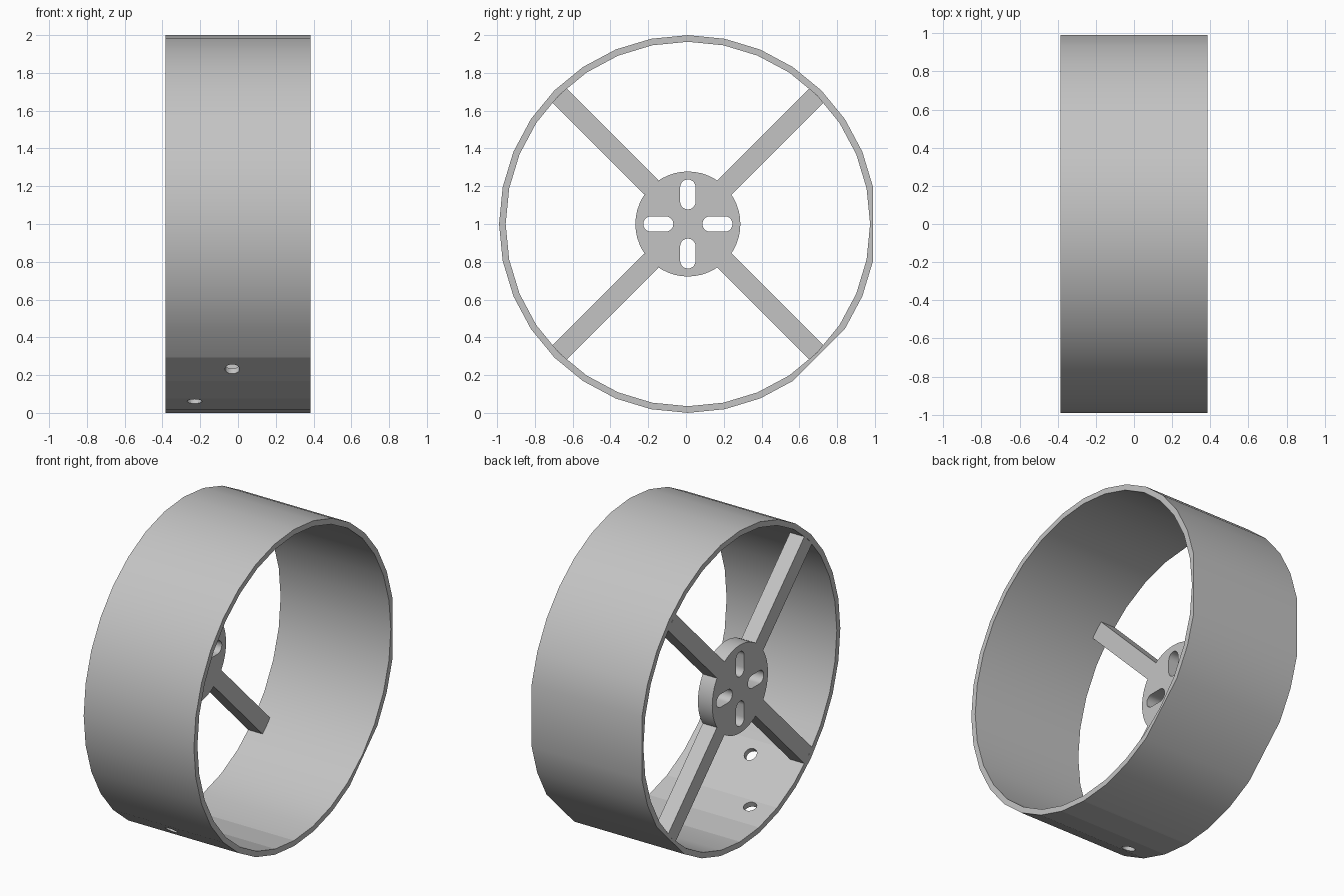
import bpy, bmesh
from math import radians, cos, sin, pi
from mathutils import Matrix, Vector

if "Cube" in bpy.data.objects:
    bpy.data.objects.remove(bpy.data.objects["Cube"], do_unlink=True)

HALF = 0.385                        # half width of the rim, along x
CENTRE = Vector((0, 0.01, 1.0))     # wheel axis position
SIDES = 32
INNER = 0.965
HUB_R = 0.278
BACK = -HALF + 0.1                  # inner plane of hub and spokes

grey = bpy.data.materials.new("light_grey")
grey.use_nodes = True
colour = (0.55, 0.55, 0.55, 1)
grey.diffuse_color = colour
grey.node_tree.nodes["Principled BSDF"].inputs["Base Color"].default_value = colour


def make_object(name, bm):
    bmesh.ops.recalc_face_normals(bm, faces=bm.faces)
    mesh = bpy.data.meshes.new(name)
    bm.to_mesh(mesh)
    bm.free()
    mesh.materials.append(grey)
    obj = bpy.data.objects.new(name, mesh)
    obj.location = CENTRE
    bpy.context.collection.objects.link(obj)
    return obj


def prism(name, outline, x0, x1, turn=0):
    """Extrude a (y, z) outline along x, turned about the wheel axis."""
    bm = bmesh.new()
    face = bm.faces.new([bm.verts.new((x0, y, z)) for y, z in outline])
    new = bmesh.ops.extrude_face_region(bm, geom=[face])["geom"]
    moved = [v for v in new if isinstance(v, bmesh.types.BMVert)]
    bmesh.ops.translate(bm, verts=moved, vec=(x1 - x0, 0, 0))
    bm.transform(Matrix.Rotation(radians(turn), 4, 'X'))
    return make_object(name, bm)


def select(obj):
    bpy.ops.object.select_all(action='DESELECT')
    obj.select_set(True)
    bpy.context.view_layer.objects.active = obj


def cut(obj, cutter):
    cutter.hide_render = True
    mod = obj.modifiers.new("cut", 'BOOLEAN')
    mod.operation = 'DIFFERENCE'
    mod.solver = 'EXACT'
    mod.object = cutter
    select(obj)
    bpy.ops.object.modifier_apply(modifier=mod.name)
    bpy.data.objects.remove(cutter, do_unlink=True)


def smooth(obj):
    select(obj)
    bpy.ops.object.shade_smooth_by_angle(angle=radians(30))


# Rim: faceted tube with two flattened spots on the outside
step = 2 * pi / SIDES
flattened = (0, 28)
bm = bmesh.new()
sections = []
for i in range(SIDES):
    outer = cos(step) if i in flattened else 1.0
    corners = [(outer, -HALF), (outer, HALF), (INNER, HALF), (INNER, -HALF)]
    sections.append([bm.verts.new((x, r * cos(i * step), r * sin(i * step)))
                     for r, x in corners])
for i, a in enumerate(sections):
    b = sections[(i + 1) % SIDES]
    for k in range(4):
        n = (k + 1) % 4
        bm.faces.new((a[k], a[n], b[n], b[k]))
rim = make_object("rim", bm)

# Two round holes through the lower front of the rim
for x, angle in ((-0.03, 230.5), (-0.23, 250.5)):
    bm = bmesh.new()
    bmesh.ops.create_cone(bm, cap_ends=True, segments=24,
                          radius1=0.039, radius2=0.039, depth=0.3)
    bm.transform(Matrix.Translation((x, 0, 0))
                 @ Matrix.Rotation(radians(angle), 4, 'X')
                 @ Matrix.Translation((0, 0.97, 0))
                 @ Matrix.Rotation(pi / 2, 4, 'X'))
    cut(rim, make_object("hole_cutter", bm))
smooth(rim)

# The drilled sector of the rim is flat shaded
for p in rim.data.polygons:
    if p.center.y < 0 and p.center.z < -0.7 * abs(p.center.yz.length):
        p.use_smooth = False

# Hub disc with four rounded slots
hub = prism("hub", [(HUB_R * cos(2 * pi * i / 48), HUB_R * sin(2 * pi * i / 48))
                    for i in range(48)], -HALF, BACK)
slot_r = 0.041
slot = []
for middle, start in ((0.195, -90), (0.118, 90)):
    for i in range(11):
        a = radians(start + 18 * i)
        slot.append((middle + slot_r * cos(a), slot_r * sin(a)))
for turn in range(0, 360, 90):
    cut(hub, prism("slot_cutter", slot, -HALF - 0.1, BACK + 0.1, turn))
smooth(hub)

# Four diagonal spokes from hub to rim
half = 0.053
bar = [(0.273, -half), (0.963, -half), (0.963, half), (0.273, half)]
for k, name in enumerate(("upper_back", "upper_front", "lower_front", "lower_back")):
    prism("spoke_" + name, bar, -HALF, BACK, 45 + 90 * k)
